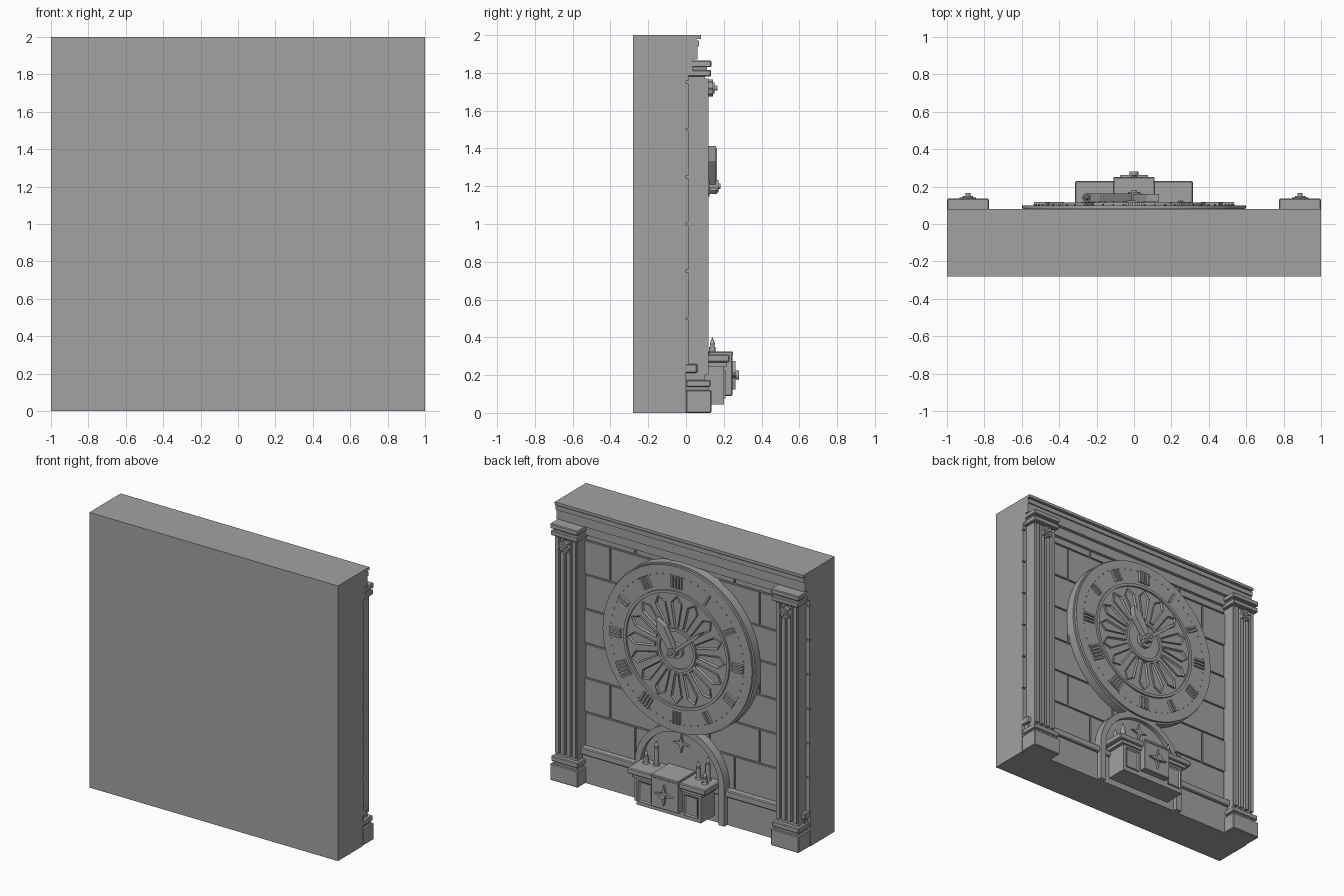
import bpy, bmesh, math
from math import sin, cos, pi, radians
from mathutils import Matrix, Vector

old = bpy.data.objects.get("Cube")
if old:
    bpy.data.objects.remove(old)

stone = bpy.data.materials.new("grey_stone")
stone.use_nodes = True
GREY = (0.36, 0.36, 0.36, 1)
stone.diffuse_color = GREY
stone.node_tree.nodes["Principled BSDF"].inputs["Base Color"].default_value = GREY


def finish(name, bm, smooth=False):
    bmesh.ops.recalc_face_normals(bm, faces=bm.faces)
    mesh = bpy.data.meshes.new(name)
    bm.to_mesh(mesh)
    bm.free()
    mesh.materials.append(stone)
    obj = bpy.data.objects.new(name, mesh)
    bpy.context.collection.objects.link(obj)
    if smooth:
        bpy.ops.object.select_all(action='DESELECT')
        obj.select_set(True)
        bpy.context.view_layer.objects.active = obj
        bpy.ops.object.shade_smooth_by_angle(angle=radians(35))
    return obj


def add_box(bm, x, y, z):
    size = Matrix.Diagonal((x[1] - x[0], y[1] - y[0], z[1] - z[0], 1))
    mid = Matrix.Translation((sum(x) / 2, sum(y) / 2, sum(z) / 2))
    bmesh.ops.create_cube(bm, size=1, matrix=mid @ size)


def box(name, x, y, z, bevel=0):
    bm = bmesh.new()
    add_box(bm, x, y, z)
    if bevel:
        bmesh.ops.bevel(bm, geom=bm.edges[:], offset=bevel, segments=1, affect='EDGES')
    return finish(name, bm)


def add_prism(bm, pts, y0, y1, inset=0, sink=0):
    """Extrude an (x, z) outline along y, with an optional sunken front."""
    back = bm.faces.new([bm.verts.new((x, y0, z)) for x, z in pts])
    ext = bmesh.ops.extrude_face_region(bm, geom=[back], use_keep_orig=True)
    verts = [v for v in ext["geom"] if isinstance(v, bmesh.types.BMVert)]
    bmesh.ops.translate(bm, verts=verts, vec=(0, y1 - y0, 0))
    if inset:
        front = next(f for f in ext["geom"] if isinstance(f, bmesh.types.BMFace))
        bmesh.ops.recalc_face_normals(bm, faces=bm.faces)
        bmesh.ops.inset_individual(bm, faces=[front], thickness=inset)
        bmesh.ops.translate(bm, verts=front.verts[:], vec=(0, -sink, 0))


def around(pts, angle, centre):
    """Turn (across, outward) points clockwise as seen from the clock side."""
    return [(centre[0] - a * cos(angle) - r * sin(angle),
             centre[1] - a * sin(angle) + r * cos(angle)) for a, r in pts]


def circle(r, centre, n=64):
    return [(centre[0] + r * cos(2 * pi * i / n), centre[1] + r * sin(2 * pi * i / n))
            for i in range(n)]


def disc(name, r, centre, y0, y1, n=64):
    bm = bmesh.new()
    add_prism(bm, circle(r, centre, n), y0, y1)
    return finish(name, bm, True)


def ring(name, r0, r1, centre, y0, y1, start=0, sweep=2 * pi, n=64):
    """Flat band between two radii, made from short segments."""
    bm = bmesh.new()
    closed = sweep > 6
    cols = []
    for i in range(n if closed else n + 1):
        a = start + sweep * i / n
        cols.append([bm.verts.new((centre[0] + r * cos(a), y, centre[1] + r * sin(a)))
                     for r, y in ((r0, y0), (r1, y0), (r1, y1), (r0, y1))])
    for i in range(n):
        p, q = cols[i], cols[(i + 1) % len(cols)]
        for k in range(4):
            bm.faces.new((p[k], p[(k + 1) % 4], q[(k + 1) % 4], q[k]))
    if not closed:
        bm.faces.new(cols[0])
        bm.faces.new(cols[-1])
    return finish(name, bm, True)


def star(name, centre, r, y0, y1):
    bm = bmesh.new()
    pts = [((r if i % 2 == 0 else r * 0.28) * sin(i * pi / 4),
            (r if i % 2 == 0 else r * 0.28) * cos(i * pi / 4)) for i in range(8)]
    add_prism(bm, around(pts, 0, centre), y0, y1)
    return finish(name, bm)


# Wall slab and staggered stone blocks
box("wall_slab", (-1, 1), (-0.28, 0), (0, 2))
bm = bmesh.new()
gap = 0.006
for row in range(7):
    z0 = 0.25 * (row + 1)
    z1 = min(z0 + 0.25, 1.9)
    edge = -1.0 if row % 2 else -1.2
    while edge < 1:
        a, b = max(edge, -1), min(edge + 0.4, 1)
        if b - a > 0.02:
            add_box(bm, (a + (gap if a > -1 else 0), b - (gap if b < 1 else 0)),
                    (-0.005, 0.012), (z0 + gap, z1 - gap))
        edge += 0.4
finish("wall_blocks", bm)

# Baseboard and stepped cornice
box("baseboard", (-0.98, 0.98), (-0.005, 0.04), (0, 0.21))
box("baseboard_trim", (-1, 1), (-0.005, 0.06), (0.21, 0.26), 0.006)
for name, depth, z in (("architrave", 0.035, (1.8, 1.87)), ("frieze", 0.06, (1.87, 1.94)),
                       ("cornice_lower", 0.07, (1.94, 1.972)), ("cornice_gap", 0.055, (1.97, 1.982)),
                       ("cornice_top", 0.08, (1.98, 2))):
    box(name, (-1, 1), (-0.005, depth), z)

# Fluted columns with rosettes, one on each side
for side, s in (("right", -1), ("left", 1)):
    def span(half):
        return (s * 0.888 - half, s * 0.888 + half)
    box(side + "_column_base", span(0.112), (0, 0.135), (0, 0.12), 0.005)
    box(side + "_column_neck", span(0.095), (0, 0.12), (0.12, 0.14))
    box(side + "_column_plinth", span(0.108), (0, 0.13), (0.138, 0.175), 0.005)
    box(side + "_column_shaft", span(0.085), (0, 0.1), (0.17, 1.79))
    bm = bmesh.new()
    for k in range(4):
        c = s * 0.888 + (k - 1.5) * 0.046
        add_box(bm, (c - 0.014, c + 0.014), (0.095, 0.118), (0.2, 1.77))
    finish(side + "_column_flutes", bm)
    box(side + "_capital_lower", span(0.108), (0, 0.133), (1.78, 1.815), 0.005)
    box(side + "_capital_neck", span(0.095), (0, 0.11), (1.81, 1.835))
    box(side + "_capital_top", span(0.112), (0, 0.135), (1.83, 1.865), 0.005)
    middle = (s * 0.888, 1.72)
    bm = bmesh.new()
    for k in range(8):
        petal = [(-0.008, 0.01), (-0.015, 0.034), (0, 0.044), (0.015, 0.034), (0.008, 0.01)]
        add_prism(bm, around(petal, k * pi / 4, middle), 0.115, 0.142)
    finish(side + "_rosette_petals", bm)
    disc(side + "_rosette_plate", 0.028, middle, 0.11, 0.15, 16)
    disc(side + "_rosette_button", 0.014, middle, 0.14, 0.166, 12)

# Clock face
C = (0, 1.2)
disc("clock_body", 0.608, C, 0, 0.075, 96)
disc("clock_groove", 0.59, C, 0.07, 0.085, 96)
disc("clock_face", 0.6, C, 0.083, 0.1, 96)
ring("sunburst_ring", 0.405, 0.425, C, 0.095, 0.114)
ring("centre_ring", 0.135, 0.155, C, 0.095, 0.114, n=48)
bm = bmesh.new()
for k in range(16):
    ray = [(-0.014, 0.17), (-0.042, 0.34), (0, 0.39), (0.042, 0.34), (0.014, 0.17)]
    add_prism(bm, around(ray, k * pi / 8, C), 0.095, 0.114, 0.009, 0.012)
finish("sunburst_rays", bm)

# Plain hour bars and minute studs
bm = bmesh.new()
for hour, bars in enumerate((4, 1, 2, 3, 3, 2, 3, 4, 5, 3, 2, 3)):
    for k in range(bars):
        a = (k - (bars - 1) / 2) * 0.024
        bar = [(a - 0.007, 0.45), (a - 0.007, 0.535), (a + 0.007, 0.535), (a + 0.007, 0.45)]
        add_prism(bm, around(bar, hour * pi / 6, C), 0.095, 0.118)
finish("hour_bars", bm)
bm = bmesh.new()
for k in range(60):
    if k % 5:
        stud = around([(0, 0.535)], k * pi / 30, C)[0]
        add_prism(bm, circle(0.005, stud, 6), 0.095, 0.106)
finish("minute_studs", bm)

# Hands and hub
for name, angle, pts, y in (
        ("hour_hand", -0.56, [(-0.018, -0.03), (-0.034, 0.18), (0, 0.25), (0.034, 0.18), (0.018, -0.03)], (0.118, 0.16)),
        ("minute_hand", 0.86, [(-0.012, -0.05), (-0.012, 0.25), (0, 0.31), (0.012, 0.25), (0.012, -0.05)], (0.12, 0.163))):
    bm = bmesh.new()
    add_prism(bm, around(pts, angle, C), *y)
    finish(name, bm)
disc("hub_plate", 0.055, C, 0.09, 0.125, 32)
disc("hub_cap", 0.032, C, 0.1, 0.172, 24)
disc("hub_pin", 0.014, C, 0.16, 0.182, 12)

# Niche behind the altar with its arch and star
A = (0, 0.27)
niche = [(0.32, 0)] + [(0.32 * cos(pi * i / 32), A[1] + 0.32 * sin(pi * i / 32))
                       for i in range(33)] + [(-0.32, 0)]
bm = bmesh.new()
add_prism(bm, niche, 0, 0.045)
finish("niche_panel", bm)
ring("niche_arch", 0.315, 0.36, A, 0, 0.075, 0, pi, 32)
for s in (-1, 1):
    box("niche_arch_leg", tuple(sorted((s * 0.315, s * 0.36))), (0, 0.075), (0, 0.27))
star("niche_star", (0, 0.5), 0.065, 0.04, 0.06)

# Altar with moulded top, panels and a draped runner
box("altar_body", (-0.26, 0.26), (0, 0.2), (0.045, 0.26))
box("altar_moulding", (-0.285, 0.285), (0, 0.215), (0.245, 0.27))
box("altar_top", (-0.315, 0.315), (0, 0.23), (0.268, 0.31), 0.006)
for s in (-1, 1):
    bm = bmesh.new()
    add_prism(bm, [(s * 0.185 + dx, 0.15 + dz) for dx, dz in
                   ((-0.055, -0.075), (0.055, -0.075), (0.055, 0.075), (-0.055, 0.075))],
              0.195, 0.208, 0.014, 0.008)
    finish("altar_panel", bm)
box("runner_top", (-0.11, 0.11), (0.03, 0.25), (0.305, 0.325), 0.004)
box("runner_front", (-0.11, 0.11), (0.19, 0.245), (0.09, 0.32), 0.004)
star("runner_star", (0, 0.2), 0.075, 0.24, 0.262)
disc("runner_boss", 0.024, (0, 0.2), 0.24, 0.28, 16)

# Candles
for x, y, top in ((0.25, 0.1, 0.41), (0.175, 0.09, 0.49), (-0.17, 0.1, 0.44),
                  (-0.235, 0.085, 0.48), (-0.25, 0.14, 0.4)):
    bm = bmesh.new()
    for r0, r1, z0, z1 in ((0.026, 0.022, 0.305, 0.322), (0.017, 0.017, 0.32, top - 0.05),
                           (0.011, 0.013, top - 0.05, top - 0.03), (0.013, 0.001, top - 0.03, top)):
        bmesh.ops.create_cone(bm, cap_ends=True, segments=12, radius1=r0, radius2=r1,
                              depth=z1 - z0, matrix=Matrix.Translation((x, y, (z0 + z1) / 2)))
    finish("candle", bm, True)
